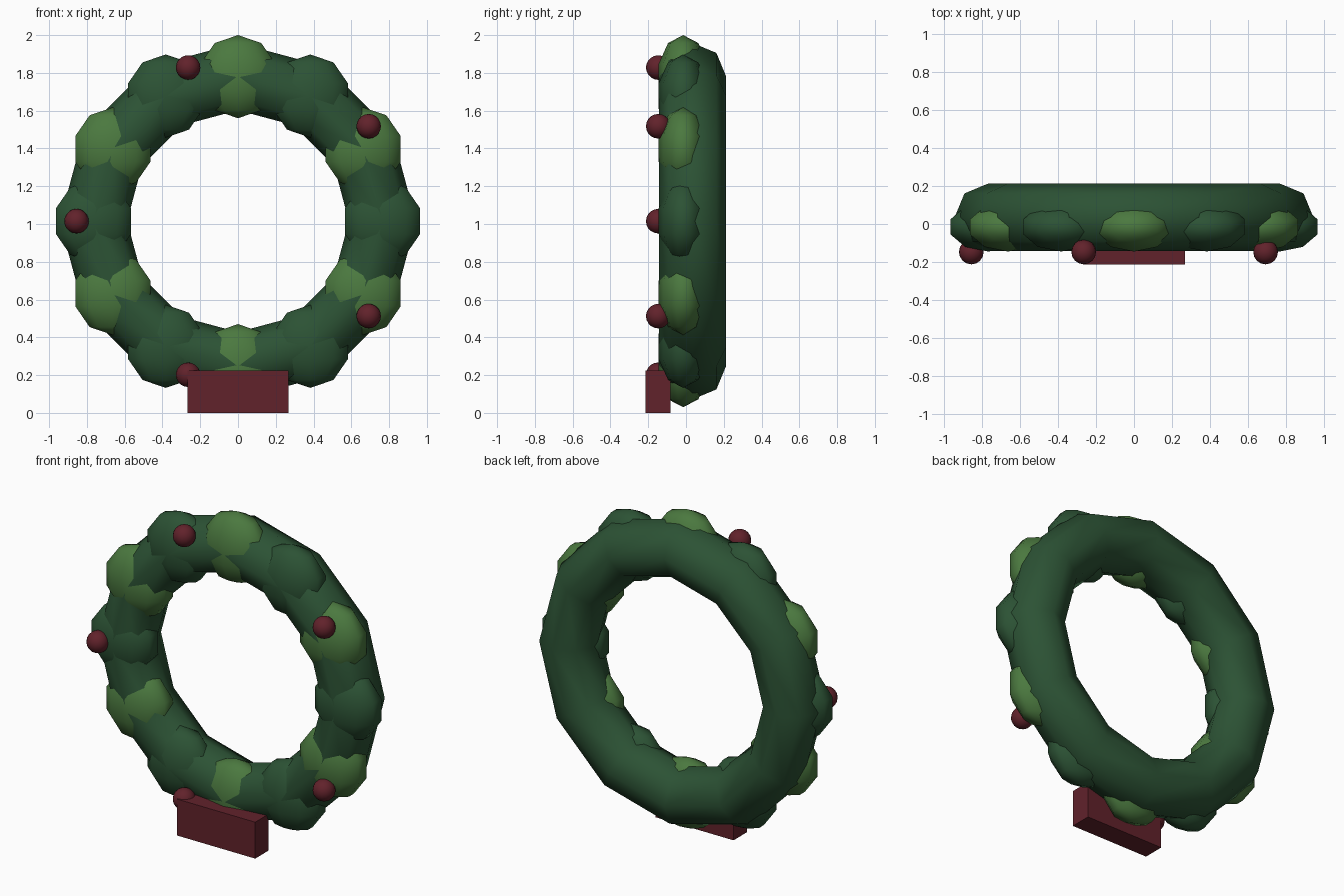
import bpy
from math import radians, cos, sin

if "Cube" in bpy.data.objects:
    bpy.data.objects.remove(bpy.data.objects["Cube"])

CZ = 1.015    # height of the ring centre
RING = 0.765  # ring radius


def material(name, rgb):
    m = bpy.data.materials.new(name)
    m.diffuse_color = (*rgb, 1)
    m.use_nodes = True
    m.node_tree.nodes["Principled BSDF"].inputs["Base Color"].default_value = m.diffuse_color
    return m


DARK = material("dark_green", (0.025, 0.085, 0.035))
LIGHT = material("light_green", (0.07, 0.19, 0.05))
RED = material("deep_red", (0.12, 0.016, 0.024))


def finish(name, mat, smooth=True):
    ob = bpy.context.object
    ob.name = name
    ob.data.materials.append(mat)
    if smooth:
        bpy.ops.object.shade_smooth()
    return ob


def on_ring(deg, radius, y):
    a = radians(deg)
    return (radius * cos(a), y, CZ + radius * sin(a))


# wreath body
bpy.ops.mesh.primitive_torus_add(major_segments=12, minor_segments=8,
                                 major_radius=RING, minor_radius=0.178,
                                 location=(0, 0.035, CZ), rotation=(radians(90), 0, 0))
finish("wreath_ring", DARK)

# foliage clumps, alternating dark and light
for i in range(12):
    bpy.ops.mesh.primitive_uv_sphere_add(segments=10, ring_count=5, radius=0.22,
                                         location=on_ring(30 * i, RING, -0.015))
    bpy.context.object.scale = (1, 0.62, 1)
    finish(f"leaf_clump_{i}", LIGHT if i % 2 else DARK)

# berries
for i in range(5):
    bpy.ops.mesh.primitive_uv_sphere_add(segments=16, ring_count=10, radius=0.065,
                                         location=on_ring(36 + 72 * i, 0.855, -0.147))
    finish(f"berry_{i}", RED)

# bow block at the bottom front
bpy.ops.mesh.primitive_cube_add(size=1, location=(0, -0.148, 0.1125))
bpy.context.object.scale = (0.535, 0.132, 0.225)
finish("bow_block", RED, smooth=False)
